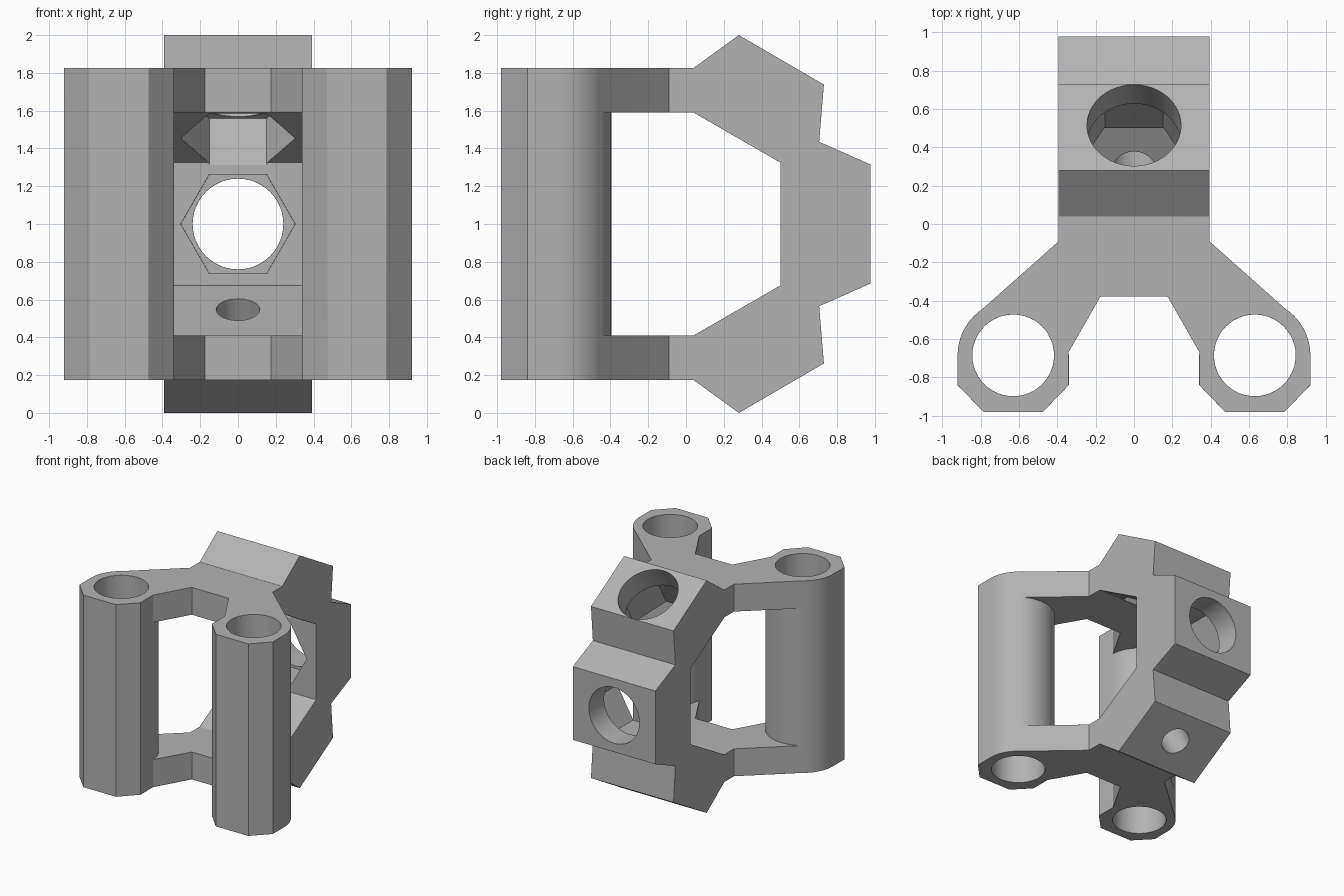
import bpy, bmesh
from math import cos, sin, pi, radians
from mathutils import Matrix

cube = bpy.data.objects.get("Cube")
if cube:
    bpy.data.objects.remove(cube, do_unlink=True)

grey = bpy.data.materials.new("plain grey")
grey.use_nodes = True
grey.diffuse_color = (0.45, 0.45, 0.45, 1)
grey.node_tree.nodes["Principled BSDF"].inputs["Base Color"].default_value = (0.45, 0.45, 0.45, 1)


def prism(name, points, low, high, matrix=Matrix()):
    """Extrude a flat outline along its local z, then place it."""
    bm = bmesh.new()
    face = bm.faces.new([bm.verts.new((u, v, low)) for u, v in points])
    top = bmesh.ops.extrude_face_region(bm, geom=[face])["geom"]
    bmesh.ops.translate(bm, vec=(0, 0, high - low),
                        verts=[e for e in top if isinstance(e, bmesh.types.BMVert)])
    bmesh.ops.transform(bm, matrix=matrix, verts=bm.verts)
    bmesh.ops.recalc_face_normals(bm, faces=bm.faces)
    mesh = bpy.data.meshes.new(name)
    bm.to_mesh(mesh)
    bm.free()
    mesh.materials.append(grey)
    obj = bpy.data.objects.new(name, mesh)
    bpy.context.collection.objects.link(obj)
    return obj


def arc(radius, count, start=0.0, sweep=2 * pi, cx=0.0, cy=0.0):
    return [(cx + radius * cos(start + sweep * i / count),
             cy + radius * sin(start + sweep * i / count)) for i in range(count)]


def combine(target, other, operation):
    mod = target.modifiers.new("combine", "BOOLEAN")
    mod.operation, mod.solver, mod.object = operation, "EXACT", other
    bpy.context.view_layer.objects.active = target
    bpy.ops.object.modifier_apply(modifier=mod.name)
    bpy.data.objects.remove(other, do_unlink=True)


MID = 1.0          # height of the mirror plane
TUBE_X, TUBE_Y, TUBE_R = 0.63, -0.685, 0.29
HALF_H = 0.826

# Frame: C-shaped side profile, mirrored top to bottom
outer = [(-0.7, HALF_H), (0.04, HALF_H), (0.28, 1.0), (0.73, 0.738), (0.705, 0.435), (0.977, 0.315)]
inner = [(-0.7, 0.59), (0.04, 0.59), (0.5, 0.325)]
profile = (outer + [(y, -z) for y, z in reversed(outer)]
           + [(y, -z) for y, z in inner] + inner[::-1])
side = Matrix(((0, 0, 1, 0), (1, 0, 0, 0), (0, 1, 0, MID), (0, 0, 0, 1)))
frame = prism("bracket_frame", profile, -1.2, 1.2, side)

# Forked outline seen from above trims the frame
half = [(0.393, 1.2), (0.393, -0.09), (0.815, -0.465), (TUBE_X, TUBE_Y), (0.342, -0.67), (0.175, -0.378)]
fork = prism("fork_outline", half + [(-x, y) for x, y in reversed(half)], -0.5, 2.5)
combine(frame, fork, "INTERSECT")

# Two upright tubes: round behind, chamfered in front
for s in (1, -1):
    front = [(-TUBE_R, 0), (-TUBE_R, -0.155), (-0.155, -0.295), (0.155, -0.295), (TUBE_R, -0.155)]
    tube = arc(TUBE_R, 28, 0, pi) + front
    place = Matrix.Translation((s * TUBE_X, TUBE_Y, MID))
    combine(frame, prism("tube", tube, -HALF_H, HALF_H, place), "UNION")
for s in (1, -1):
    place = Matrix.Translation((s * TUBE_X, TUBE_Y, MID))
    combine(frame, prism("tube_bore", arc(0.213, 48), -1.2, 1.2, place), "DIFFERENCE")

# Bolt holes through the three rear walls, with hexagonal pockets inside
for tilt, y, z, radius, pocket in ((-30, 0.28, 1.457, 0.245, True),
                                   (-90, 0.5, MID, 0.24, True),
                                   (-150, 0.28, 0.543, 0.115, False)):
    place = Matrix.Translation((0, y, z)) @ Matrix.Rotation(radians(tilt), 4, "X")
    combine(frame, prism("bolt_hole", arc(radius, 48), -0.15, 0.7, place), "DIFFERENCE")
    if pocket:
        combine(frame, prism("hex_pocket", arc(0.303, 6), -0.15, 0.27, place), "DIFFERENCE")

# Small softened edges
bevel = frame.modifiers.new("edge_bevel", "BEVEL")
bevel.width, bevel.segments = 0.012, 2
bevel.limit_method, bevel.angle_limit = "ANGLE", radians(28)

bpy.ops.object.select_all(action="DESELECT")
frame.select_set(True)
bpy.context.view_layer.objects.active = frame
bpy.ops.object.shade_smooth_by_angle(angle=radians(25))
